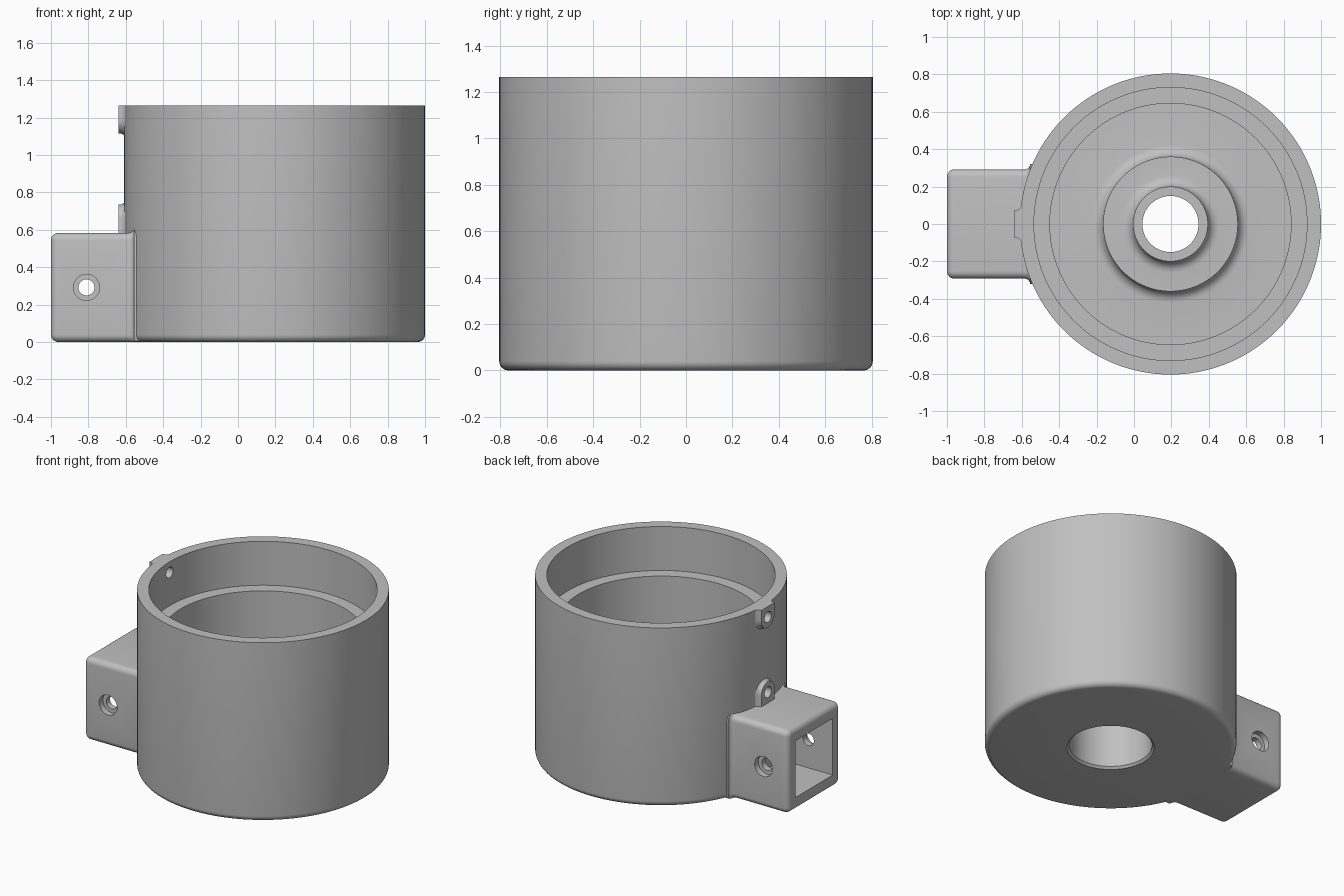
import bpy, bmesh, math
from math import sin, cos, pi
from mathutils import Matrix

if "Cube" in bpy.data.objects:
    bpy.data.objects.remove(bpy.data.objects["Cube"], do_unlink=True)

CUP_X = 0.195      # cup axis
ARM_Z = 0.292      # socket mid height

grey = bpy.data.materials.new("plain_grey")
grey.use_nodes = True
colour = (0.53, 0.53, 0.53, 1)
grey.diffuse_color = colour
grey.node_tree.nodes["Principled BSDF"].inputs["Base Color"].default_value = colour


def finish(name, bm):
    bmesh.ops.recalc_face_normals(bm, faces=bm.faces)
    mesh = bpy.data.meshes.new(name)
    bm.to_mesh(mesh)
    bm.free()
    mesh.materials.append(grey)
    ob = bpy.data.objects.new(name, mesh)
    bpy.context.collection.objects.link(ob)
    return ob


def loft(name, rings, closed=False):
    """Skin a row of equal rings; cap the ends unless the row is closed."""
    bm = bmesh.new()
    loops = [[bm.verts.new(p) for p in ring] for ring in rings]
    pairs = list(zip(loops, loops[1:]))
    if closed:
        pairs.append((loops[-1], loops[0]))
    else:
        bm.faces.new(loops[0])
        bm.faces.new(loops[-1])
    n = len(loops[0])
    for a, b in pairs:
        for i in range(n):
            j = (i + 1) % n
            bm.faces.new((a[i], a[j], b[j], b[i]))
    return finish(name, bm)


def arc(cx, cz, r, start, end, steps=6):
    return [(cx + r * cos(start + (end - start) * i / steps),
             cz + r * sin(start + (end - start) * i / steps)) for i in range(steps + 1)]


def rod(axis, r, centre, length):
    bm = bmesh.new()
    turn = Matrix.Rotation(pi / 2, 4, 'Y' if axis == 'x' else 'X')
    bmesh.ops.create_cone(bm, cap_ends=True, segments=32, radius1=r, radius2=r,
                          depth=length, matrix=Matrix.Translation(centre) @ turn)
    return finish("cutter", bm)


def cut(ob, cutter):
    cutter.hide_render = True
    mod = ob.modifiers.new("cut", 'BOOLEAN')
    mod.operation = 'DIFFERENCE'
    mod.solver = 'EXACT'
    mod.object = cutter
    bpy.context.view_layer.objects.active = ob
    bpy.ops.object.modifier_apply(modifier=mod.name)
    bpy.data.objects.remove(cutter, do_unlink=True)


# Cup: turned section with stepped rim, hollow boss and bored spigot
section = [(0.28, 0)] + arc(0.765, 0.04, 0.04, -pi / 2, 0)
section += [(0.805, 1.265), (0.73, 1.265), (0.73, 0.955), (0.645, 0.955), (0.645, 0.1)]
section += arc(0.42, 0.16, 0.06, -pi / 2, -pi)
section += [(0.36, 0.45)] + arc(0.26, 0.51, 0.06, -pi / 2, -pi)
section += [(0.2, 0.6), (0.15, 0.6), (0.15, 0.38), (0.265, 0.38), (0.265, 0.015)]
SEG = 128
cup = loft("cup", [[(CUP_X + r * cos(2 * pi * i / SEG), r * sin(2 * pi * i / SEG), z)
                    for i in range(SEG)] for r, z in section], closed=True)


# Side socket: rounded square bar, rounded at the tip and flared at the cup
def square_ring(x, grow):
    half, r = ARM_Z + grow, max(0.04 + grow, 0.002)
    ring = []
    for k, (sy, sz) in enumerate([(1, 1), (-1, 1), (-1, -1), (1, -1)]):
        ring += arc(sy * (half - r), sz * (half - r), r, k * pi / 2, (k + 1) * pi / 2)
    return [(x, y, max(0, ARM_Z + z)) for y, z in ring]


tip = [(-0.96 - 0.04 * cos(a), -0.04 * (1 - sin(a))) for a in [i * pi / 12 for i in range(7)]]
flare = [(-0.585 + 0.03 * sin(a), 0.03 * (1 - cos(a))) for a in [i * pi / 8 for i in range(5)]]
socket = loft("side_socket", [square_ring(x, g) for x, g in tip + flare + [(-0.51, 0.03)]])

# Square pocket and counterbored cross hole in the socket
bm = bmesh.new()
bmesh.ops.create_cube(bm, size=1, matrix=Matrix.Translation((-0.84, 0, ARM_Z))
                      @ Matrix.Diagonal((0.5, 0.415, 0.4, 1)))
cut(socket, finish("cutter", bm))
hole = (-0.81, 0, ARM_Z)
cut(socket, rod('y', 0.043, hole, 1))
for side in (-1, 1):
    cut(socket, rod('y', 0.07, (hole[0], side * 0.35, ARM_Z), 0.2))


# Two small lugs with holes through the cup wall
def lug(name, z, end, direction):
    rings = []
    for x, r in [(-0.64, 0.075), (-0.625, 0.075), (-0.612, 0.082), (-0.602, 0.097), (-0.56, 0.097)]:
        ring = [(y, z + direction * h) for y, h in arc(0, 0, r, 0, pi, 20)]
        ring += [(-r, end), (r, end)]
        rings.append([(x, y, h) for y, h in ring])
    ob = loft(name, rings)
    for target in (ob, cup):
        cut(target, rod('x', 0.038, (-0.55, 0, z), 0.5))
    return ob


upper = lug("upper_lug", 1.19, 1.265, -1)
lower = lug("lower_lug", 0.66, 0.56, 1)

# Smooth curved walls, keep hard edges
bpy.ops.object.select_all(action='DESELECT')
for ob in (cup, socket, upper, lower):
    ob.select_set(True)
bpy.context.view_layer.objects.active = cup
bpy.ops.object.shade_smooth_by_angle(angle=math.radians(32))
